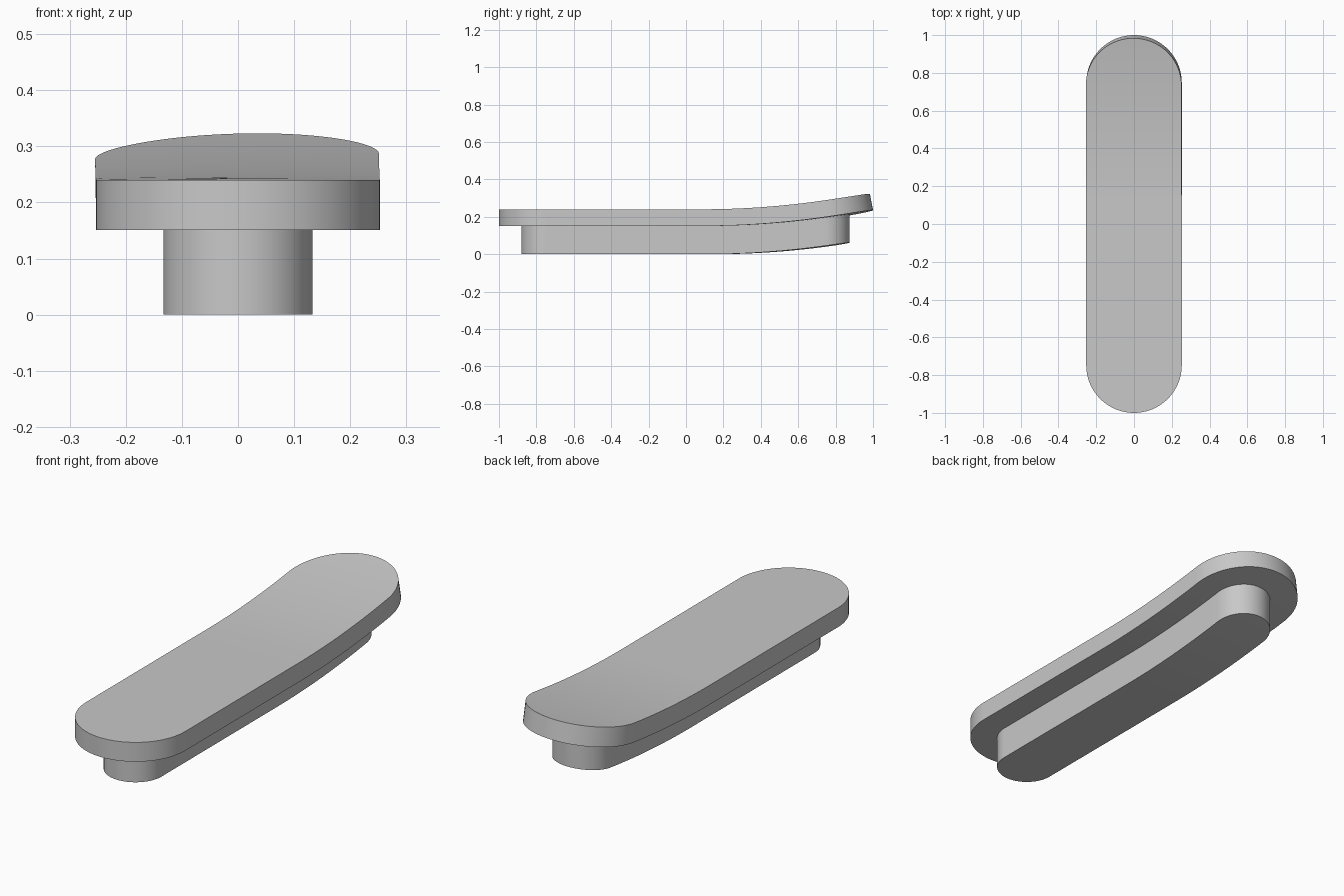
import bpy
import bmesh
from math import sin, cos, pi, radians
from mathutils import Vector

cube = bpy.data.objects.get("Cube")
if cube:
    bpy.data.objects.remove(cube, do_unlink=True)

GREY = (0.58, 0.58, 0.58, 1)
grey = bpy.data.materials.new("plain grey")
grey.use_nodes = True
grey.diffuse_color = GREY
grey.node_tree.nodes["Principled BSDF"].inputs["Base Color"].default_value = GREY

BEND_START, BEND_RADIUS, SKEW, SEAM = 0.12, 4.6, 0.15, 0.151


def bend(x, y, z, lean):
    """Curve the rear upward; leaning parts stay square to the curve."""
    run = max(0, y + SKEW * x - BEND_START)
    slope = run / BEND_RADIUS
    base = Vector((x, y, SEAM + run * slope / 2))
    up = Vector((-SKEW * slope, -slope, 1)).normalized() if lean else Vector((0, 0, 1))
    return base + up * (z - SEAM)


def rounded_bar(name, radius, front, back, low, high, lean):
    # Rows of (y, half width) running from the front tip to the back tip
    arc, straight = 20, 40
    a, b = front + radius, back - radius
    rows = [(a - radius * cos(t), radius * sin(t))
            for t in (pi / 2 * i / arc for i in range(arc))]
    rows += [(a + (b - a) * i / straight, radius) for i in range(straight)]
    rows += [(b + radius * sin(t), radius * cos(t))
             for t in (pi / 2 * i / arc for i in range(arc + 1))]

    # Each row is a four-cornered section; neighbours are joined by quads
    bm = bmesh.new()
    rings = [[bm.verts.new(bend(x, y, z, lean))
              for x, z in ((-w, low), (w, low), (w, high), (-w, high))]
             for y, w in rows]
    for r, s in zip(rings, rings[1:]):
        for i in range(4):
            j = (i + 1) % 4
            bm.faces.new((r[i], r[j], s[j], s[i]))
    bmesh.ops.remove_doubles(bm, verts=bm.verts, dist=0.00001)
    bmesh.ops.recalc_face_normals(bm, faces=bm.faces)

    mesh = bpy.data.meshes.new(name)
    bm.to_mesh(mesh)
    bm.free()
    mesh.materials.append(grey)
    obj = bpy.data.objects.new(name, mesh)
    bpy.context.collection.objects.link(obj)
    bpy.ops.object.select_all(action="DESELECT")
    obj.select_set(True)
    bpy.context.view_layer.objects.active = obj
    bpy.ops.object.shade_smooth_by_angle(angle=radians(30))


# Wide upper plate and the narrow keel beneath it
rounded_bar("top_plate", 0.253, -1, 1, SEAM, 0.24, True)
rounded_bar("lower_keel", 0.133, -0.88, 0.875, 0, SEAM + 0.01, False)
